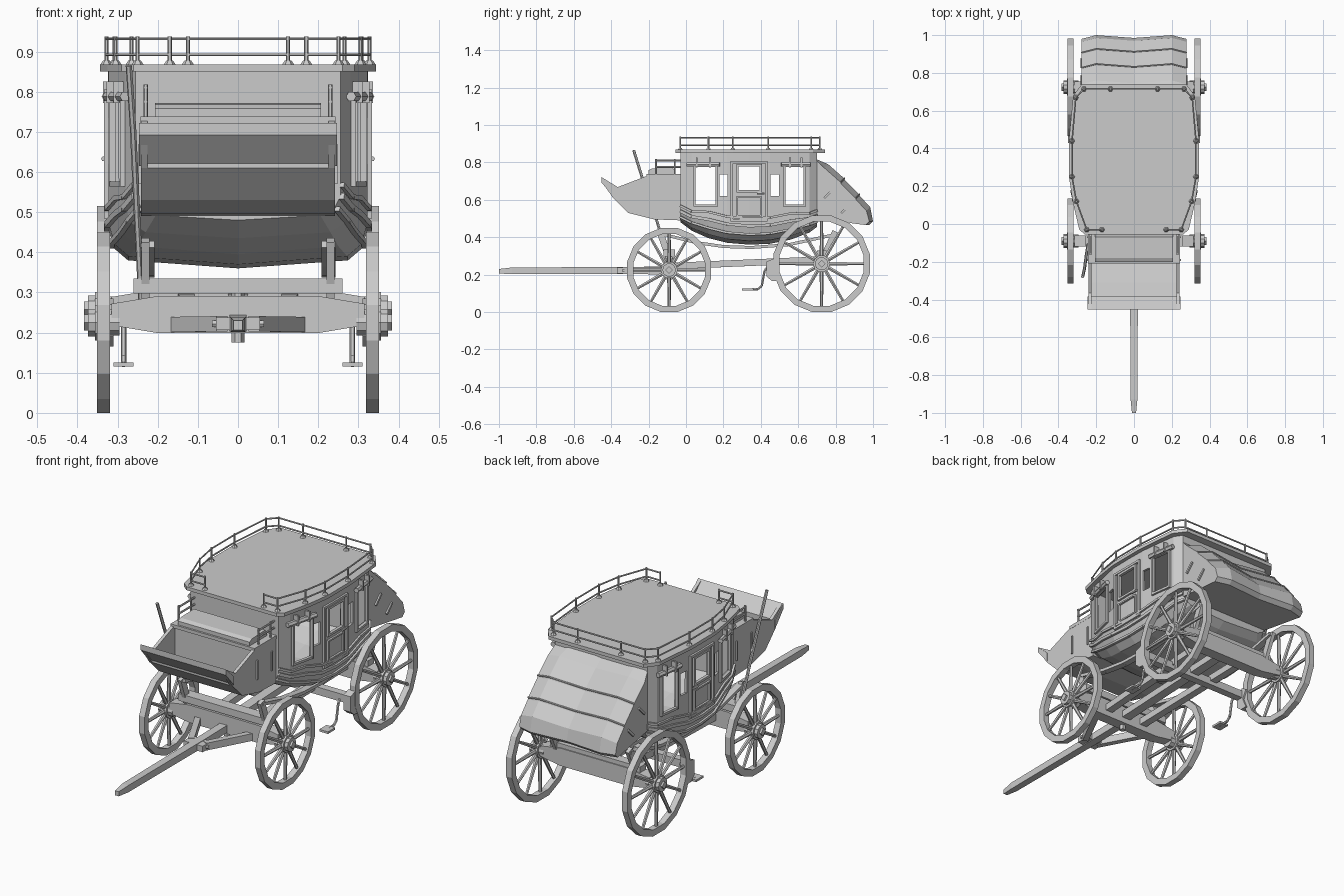
import bpy, bmesh, math
from mathutils import Vector as V

if "Cube" in bpy.data.objects:
    bpy.data.objects.remove(bpy.data.objects["Cube"])

# ---------- helpers ----------
def finish(bm, name):
    bmesh.ops.recalc_face_normals(bm, faces=bm.faces)
    me = bpy.data.meshes.new(name)
    bm.to_mesh(me); bm.free()
    ob = bpy.data.objects.new(name, me)
    bpy.context.collection.objects.link(ob)
    return ob

def loft(bm, secs, ring=False):
    rows = [[bm.verts.new(p) for p in s] for s in secs]
    n = len(rows[0])
    for a, b in zip(rows, rows[1:] + (rows[:1] if ring else [])):
        for i in range(n):
            bm.faces.new((a[i], a[(i + 1) % n], b[(i + 1) % n], b[i]))
    if not ring:
        bm.faces.new(rows[0]); bm.faces.new(rows[-1])

def box(bm, x0, x1, y0, y1, z0, z1):
    loft(bm, [[(x0, y0, z), (x1, y0, z), (x1, y1, z), (x0, y1, z)] for z in (z0, z1)])

def beam(bm, p, q, w, h=None, n=4, taper=1.0):
    """Bar from p to q: rectangle w x h, or an n-sided rod of radius w."""
    p, q = V(p), V(q)
    d = (q - p).normalized()
    s = d.cross(V((0, 0, 1)))
    s = s.normalized() if s.length > .01 else V((1, 0, 0))
    u = s.cross(d)
    if h:
        prof = [(-w / 2, -h / 2), (w / 2, -h / 2), (w / 2, h / 2), (-w / 2, h / 2)]
    else:
        prof = [(w * math.cos(2 * math.pi * i / n), w * math.sin(2 * math.pi * i / n)) for i in range(n)]
    loft(bm, [[c + s * a * k + u * b * k for a, b in prof] for c, k in ((p, 1), (q, taper))])

def path(bm, pts, w, h=None, n=6):
    for a, b in zip(pts, pts[1:]):
        beam(bm, a, b, w, h, n)

def prism(bm, yz, x0, x1):
    loft(bm, [[(x, y, z) for y, z in yz] for x in (x0, x1)])

# ---------- coach body: (y, half width, belly height) ----------
ST = [(-.03, .255, .48), (.03, .28, .435), (.12, .30, .395), (.22, .322, .37), (.34, .324, .36),
      (.45, .322, .365), (.56, .309, .387), (.66, .295, .425), (.70, .268, .455)]

def wall(y):
    for (a, wa, _), (b, wb, _) in zip(ST, ST[1:]):
        if y <= b:
            return wa + (wb - wa) * (y - a) / (b - a)
    return ST[-1][1]

def chine(i):
    return ST[i][2] + (.06 if i in (0, 8) else .075 if i in (1, 7) else .10)

bm = bmesh.new()
secs = []
for i, (y, w, zb) in enumerate(ST):
    k = (chine(i) - zb) / .1
    r = [(w, .855), (w, chine(i)), (w - .015, zb + .05 * k), (w - .05, zb + .02 * k)]
    secs.append([(x, y, z) for x, z in r] + [(0, y, zb)] + [(-x, y, z) for x, z in r[::-1]])
loft(bm, secs)
body = finish(bm, "coach_body")
sol = body.modifiers.new("shell", 'SOLIDIFY')
sol.thickness, sol.offset = .015, -1

# window openings
WIN = [(.045, .165, .57, .78), (.525, .635, .57, .78), (.275, .40, .645, .785),
       (.178, .222, .62, .735), (.452, .496, .62, .735)]
bm = bmesh.new()
for y0, y1, z0, z1 in WIN:
    box(bm, -1, 1, y0, y1, z0, z1)
cut = finish(bm, "window_cutter")
cut.hide_render = True
bo = body.modifiers.new("windows", 'BOOLEAN')
bo.operation, bo.solver, bo.object = 'DIFFERENCE', 'EXACT', cut
bpy.context.view_layer.objects.active = body
for m in ("shell", "windows"):
    bpy.ops.object.modifier_apply(modifier=m)
bpy.data.objects.remove(cut)

# window frames, door frame, belt mouldings, curtain rolls, handles
def frame(bm, s, y0, y1, z0, z1, t):
    P = lambda y, z: (s * (wall(y) + .003), y, z)
    for a, b in ((y0, z0, ), (y1, z0)), ((y0, z1), (y1, z1)):
        beam(bm, P(*a), P(*b), .016, t)
    for y in (y0, y1):
        x = s * (wall(y) + .003)
        box(bm, x - .008, x + .008, y - t / 2, y + t / 2, z0 - t / 2, z1 + t / 2)

trim, belt, rolls = bmesh.new(), bmesh.new(), bmesh.new()
for s in (1, -1):
    for wdw in WIN[:3]:
        frame(trim, s, *wdw, .012)
    frame(trim, s, .245, .43, .49, .80, .012)
    frame(trim, s, .275, .40, .515, .615, .008)
    x = s * .335
    beam(trim, (x, .38, .633), (x, .42, .633), .006, n=6)
    for dz, t in ((.04, .012), (0, .016), (-.045, .012)):
        path(belt, [(s * (w + (.003 if dz >= 0 else -.008)), y, chine(i) + dz * (1 if 1 < i < 7 else .7))
                    for i, (y, w, _) in enumerate(ST)], .014, t)
    for y0, y1 in ((.005, .18), (.51, .665)):
        a, b = [(s * (wall(y) + .012), y, .788) for y in (y0, y1)]
        beam(rolls, a, b, .013, n=6)
        for f in (.3, .7):
            p = V(a).lerp(V(b), f)
            box(rolls, p.x - .016, p.x + .016, p.y - .005, p.y + .005, .772, .825)
finish(trim, "window_and_door_frames")
finish(belt, "belt_mouldings")
finish(rolls, "curtain_rolls")

# roof slab
bm = bmesh.new()
half = [(.26, -.055), (.29, -.03), (.325, .12), (.344, .25), (.344, .45), (.322, .68), (.275, .742)]
loft(bm, [[(x, y, z) for x, y in half] + [(-x, y, z) for x, y in half[::-1]] for z in (.85, .868)])
finish(bm, "roof")

# roof railing
bm = bmesh.new()
rail = [(.17, -.03), (.25, -.03), (.305, .12), (.328, .25), (.328, .44), (.308, .67), (.265, .715), (0, .715)]
for s in (1, -1):
    for z in (.892, .932):
        path(bm, [(s * x, y, z) for x, y in rail], .004)
    for x, y in rail[:-1] + [(.125, .715)]:
        beam(bm, (s * x, y, .865), (s * x, y, .938), .005, n=6)
        beam(bm, (s * x, y, .866), (s * x, y, .878), .016, n=6, taper=.5)
finish(bm, "roof_railing")

# ---------- driver's box ----------
bm = bmesh.new()
side = [(-.45, .72), (-.365, .668), (-.19, .735), (-.03, .735), (-.03, .49), (-.17, .495),
        (-.31, .53), (-.39, .61), (-.45, .695)]
for s in (1, -1):
    prism(bm, side, s * .225, s * .242)
    for y in (-.19, -.07):
        box(bm, s * .24, s * .248, y - .005, y + .005, .57, .67)
floor = [(-.39, .63), (-.31, .545), (-.17, .51), (-.03, .505), (-.03, .49), (-.17, .495), (-.31, .53), (-.39, .61)]
prism(bm, floor, -.235, .235)
prism(bm, [(-.452, .722), (-.385, .66), (-.385, .615), (-.452, .692)], -.246, .246)
finish(bm, "driver_footwell")
bm = bmesh.new()
box(bm, -.23, .23, -.20, -.185, .505, .72)
box(bm, -.243, .243, -.21, -.03, .72, .738)
prism(bm, [(-.20, .738), (-.20, .758), (-.18, .768), (-.07, .772), (-.055, .738)], -.207, .207)
finish(bm, "driver_seat")
bm = bmesh.new()
for s in (1, -1):
    for z in (.775, .81):
        beam(bm, (s * .23, -.165, z), (s * .23, -.03, z), .005, n=6)
    for y in (-.16, -.06):
        beam(bm, (s * .23, y, .73), (s * .23, y, .818), .006, n=6)
finish(bm, "seat_rails")
bm = bmesh.new()
path(bm, [(-.272, -.28, .865), (-.262, -.235, .72), (-.252, -.16, .5), (-.24, -.09, .27)], .008)
finish(bm, "brake_lever")

# ---------- rear luggage boot ----------
prof = [(.69, .82), (.745, .775), (.83, .70), (.835, .69), (.91, .615), (.915, .605), (.97, .545), (.985, .485), (.965, .465), (.69, .50)]
bm = bmesh.new()
loft(bm, [[(x * (.95 if i in (0, 9) else 1), y + (b if 0 < i < 9 else 0), z + (b if 0 < i < 7 else 0))
           for i, (y, z) in enumerate(prof)]
          for x, b in ((-.278, -.005), (-.2, .015), (0, 0), (.2, .015), (.278, -.005))])
finish(bm, "rear_boot")
bm = bmesh.new()
for y, z in ((.832, .70), (.912, .615)):
    path(bm, [(x, y + b, z + b) for x, b in ((-.279, -.005), (-.2, .015), (0, 0), (.2, .015), (.279, -.005))], .004)
for s in (1, -1):
    for y, z in ((.76, .63), (.85, .55)):
        beam(bm, (s * .278, y - .02, z - .02), (s * .278, y + .025, z + .025), .008, .012)
finish(bm, "boot_straps")

# ---------- wheels ----------
def wheel(name, s, y, R, n=16):
    bm = bmesh.new()
    cz = R * math.cos(math.pi / n)
    at = lambda x, r, a: (s * x, y + r * math.sin(a), cz + r * math.cos(a))
    loft(bm, [[at(x, r, (i + .5) * 2 * math.pi / n) for x, r in
               ((.319, R), (.351, R), (.351, R - .034), (.319, R - .034))] for i in range(n)], ring=True)
    for i in range(12):
        a = i * math.pi / 6
        beam(bm, at(.338, .03, a), at(.335, R - .03, a), .011, n=6, taper=.7)
    beam(bm, at(.295, 0, 0), at(.325, 0, 0), .034, n=10)
    beam(bm, at(.322, 0, 0), at(.356, 0, 0), .046, n=10)
    beam(bm, at(.356, 0, 0), at(.374, 0, 0), .036, n=10)
    beam(bm, at(.374, 0, 0), at(.384, 0, 0), .02, n=4)
    finish(bm, name)

for s, nm in ((1, "right"), (-1, "left")):
    wheel("front_wheel_" + nm, s, -.09, .229)
    wheel("rear_wheel_" + nm, s, .725, .263)

# ---------- undercarriage ----------
bm = bmesh.new()
for y, z in ((-.09, .245), (.725, .262)):       # tapered axle beams
    loft(bm, [[(x, y + a, z + b * h) for a, b in ((-.03, -1), (.03, -1), (.03, 1), (-.03, 1))]
              for x, h in ((-.315, .027), (-.2, .046), (.2, .046), (.315, .027))])
box(bm, -.26, .26, -.12, -.06, .298, .335)
box(bm, -.26, .26, .70, .75, .30, .33)
beam(bm, (0, -.09, .175), (0, -.09, .31), .016, n=6)
finish(bm, "axles_and_bolsters")

bm = bmesh.new()
beam(bm, (0, -.09, .245), (0, .73, .28), .05, .035)
for s in (1, -1):
    beam(bm, (s * .11, -.09, .245), (s * .13, .73, .28), .04, .035)
finish(bm, "reach_beams")

bm = bmesh.new()
loft(bm, [[(a * w, y, z + b * h) for a, b in ((-1, -1), (1, -1), (1, 1), (-1, 1))]
          for y, w, z, h in ((-1, .011, .218, .012), (-.93, .018, .22, .018), (-.3, .021, .222, .019), (-.06, .021, .225, .019))])
for s in (1, -1):
    beam(bm, (s * .16, -.1, .22), (s * .04, -.33, .222), .03, .038)
    box(bm, s * .02, s * .055, -.37, -.30, .207, .238)
beam(bm, (-.065, -.335, .222), (.065, -.335, .222), .009, n=6)
finish(bm, "draft_pole")

stand, strap, brake, steps = (bmesh.new() for _ in range(4))
for s in (1, -1):
    beam(stand, (s * .23, -.08, .26), (s * .23, -.14, .43), .02, .035)
    beam(stand, (s * .23, .73, .28), (s * .23, .80, .43), .02, .035)
    path(strap, [(s * .225, y, z) for y, z in ((-.14, .42), (.05, .372), (.2, .35), (.35, .345), (.55, .36), (.80, .415))], .035, .016)
    prism(brake, [(.43, .19), (.43, .27), (.47, .285), (.50, .265), (.475, .22), (.50, .165), (.46, .165)], s * .31, s * .35)
    path(steps, [(s * .285, y, z) for y, z in ((.45, .26), (.42, .22), (.405, .14), (.385, .122), (.33, .12))], .007)
    box(steps, s * .26, s * .31, .30, .36, .115, .126)
box(brake, -.33, .33, .43, .47, .23, .27)
finish(stand, "strap_stands")
finish(strap, "suspension_straps")
finish(brake, "brake_beam")
finish(steps, "foot_steps")
